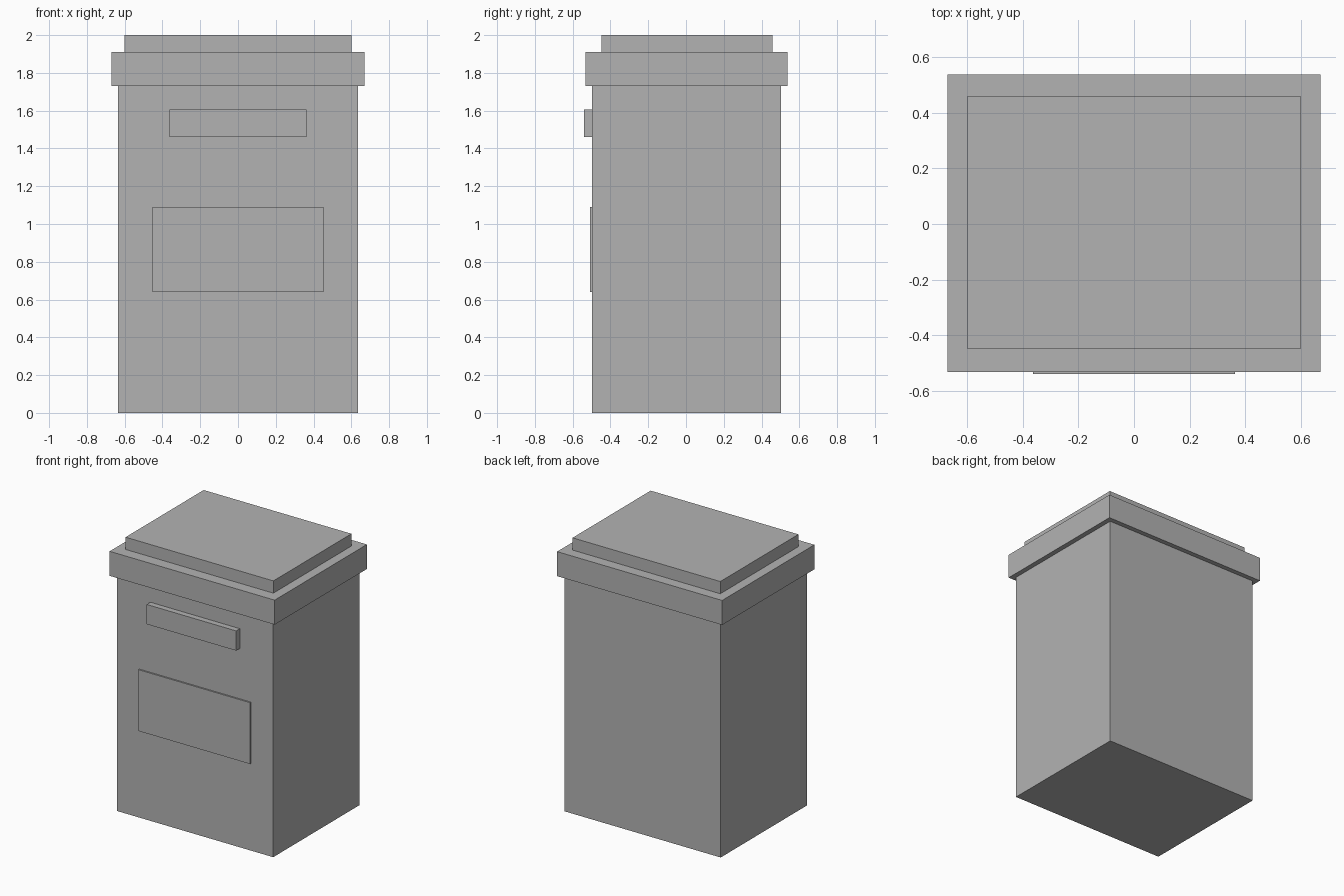
import bpy
from mathutils import Matrix, Vector
import bmesh

default = bpy.data.objects.get("Cube")
if default:
    bpy.data.objects.remove(default, do_unlink=True)

grey = bpy.data.materials.new("plain_grey")
grey.use_nodes = True
colour = (0.45, 0.45, 0.45, 1.0)
grey.diffuse_color = colour
grey.node_tree.nodes["Principled BSDF"].inputs["Base Color"].default_value = colour


def box(name, low, high):
    """Flat-sided box between two opposite corners."""
    low, high = Vector(low), Vector(high)
    mesh = bpy.data.meshes.new(name)
    bm = bmesh.new()
    place = Matrix.Translation((low + high) / 2) @ Matrix.Diagonal((high - low).to_4d())
    place[3][3] = 1.0
    bmesh.ops.create_cube(bm, size=1, matrix=place)
    bm.to_mesh(mesh)
    bm.free()
    mesh.materials.append(grey)
    obj = bpy.data.objects.new(name, mesh)
    bpy.context.collection.objects.link(obj)
    return obj


FRONT = -0.497

# Main cabinet
box("body", (-0.634, FRONT, 0), (0.634, 0.503, 1.73))

# Stepped lid
box("lid_rim", (-0.67, -0.532, 1.73), (0.67, 0.538, 1.91))
box("lid_top", (-0.60, -0.447, 1.91), (0.60, 0.459, 2.0))

# Raised parts on the front, seated slightly into the body
box("slot_cover", (-0.363, -0.54, 1.46), (0.363, FRONT + 0.01, 1.605))
box("front_panel", (-0.453, -0.508, 0.64), (0.453, FRONT + 0.01, 1.09))
